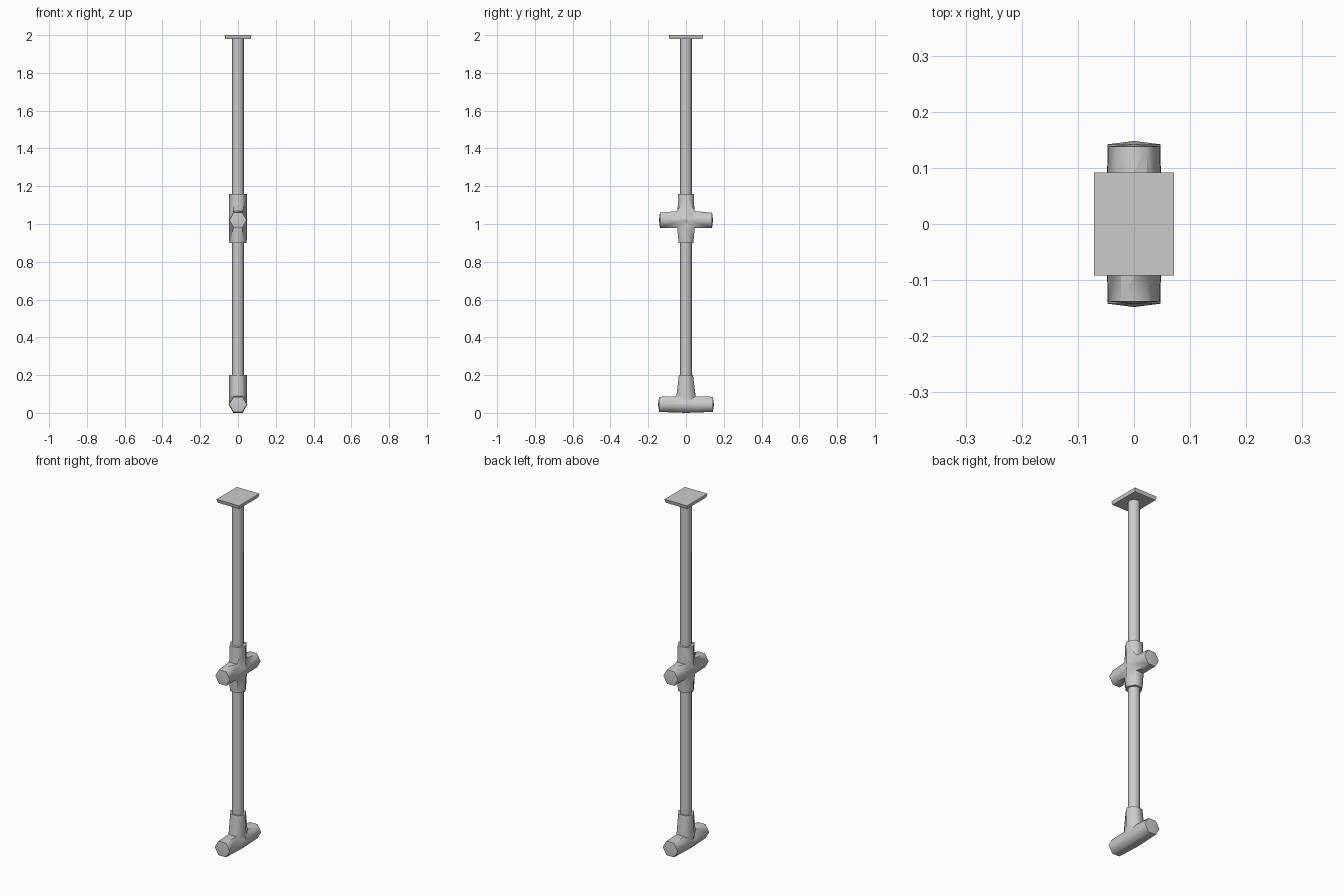
import bpy, bmesh, math

if "Cube" in bpy.data.objects:
    bpy.data.objects.remove(bpy.data.objects["Cube"])


def finish(name, bm, angle=65):
    bmesh.ops.recalc_face_normals(bm, faces=bm.faces)
    mesh = bpy.data.meshes.new(name)
    bm.to_mesh(mesh)
    bm.free()
    ob = bpy.data.objects.new(name, mesh)
    bpy.context.collection.objects.link(ob)
    smooth(ob, angle)
    return ob


def smooth(ob, angle):
    bpy.ops.object.select_all(action='DESELECT')
    ob.select_set(True)
    bpy.context.view_layer.objects.active = ob
    bpy.ops.object.shade_smooth_by_angle(angle=math.radians(angle))


def tube(name, axis, rings, sides=6, dome=0.0):
    """Loft rings (position, half width x, half depth, centre z) along y or z."""
    bm = bmesh.new()

    def point(t, u, v, cz):
        return (u, t, cz + v) if axis == 'y' else (u, v, t)

    loops = []
    for t, rx, rd, cz in rings:
        k = rd / math.sin(math.pi / 3) if sides == 6 else rd
        loops.append([bm.verts.new(point(t, rx * math.cos(a), k * math.sin(a), cz))
                      for a in (2 * math.pi * i / sides for i in range(sides))])
    for a, b in zip(loops, loops[1:]):
        for i in range(sides):
            j = (i + 1) % sides
            bm.faces.new((a[i], a[j], b[j], b[i]))
    # slightly pointed end caps
    for loop, ring, sign in ((loops[0], rings[0], -1), (loops[-1], rings[-1], 1)):
        tip = bm.verts.new(point(ring[0] + sign * dome, 0, 0, ring[3]))
        for i in range(sides):
            bm.faces.new((loop[i], loop[(i + 1) % sides], tip))
    return finish(name, bm)


def fuse(main, other):
    mod = main.modifiers.new("union", 'BOOLEAN')
    mod.operation, mod.solver, mod.object = 'UNION', 'EXACT', other
    bpy.ops.object.select_all(action='DESELECT')
    main.select_set(True)
    bpy.context.view_layer.objects.active = main
    bpy.ops.object.modifier_apply(modifier=mod.name)
    bpy.data.objects.remove(other)
    smooth(main, 65)


# Upright pole
tube("pole", 'z', [(0.1, 0.031, 0.031, 0), (1.99, 0.031, 0.031, 0)], sides=8)

# Foot: horizontal hexagonal tube with tapered socket
foot = tube("foot_fitting", 'y', [(-0.142, 0.047, 0.040, 0.045), (0, 0.0495, 0.045, 0.045),
                                  (0.142, 0.047, 0.040, 0.045)], dome=0.006)
for v in foot.data.vertices:            # flat underside
    v.co.z = max(v.co.z, 0.0)
fuse(foot, tube("foot_socket", 'z', [(0.045, 0.046, 0.054, 0), (0.09, 0.048, 0.051, 0),
                                     (0.2, 0.047, 0.037, 0)]))

# Middle cross fitting
cross = tube("cross_fitting", 'y', [(-0.138, 0.046, 0.040, 1.02), (0, 0.0495, 0.046, 1.026),
                                    (0.138, 0.046, 0.040, 1.02)], dome=0.005)
fuse(cross, tube("cross_socket", 'z', [(0.9, 0.046, 0.039, 0), (1.0, 0.0485, 0.048, 0),
                                       (1.16, 0.047, 0.041, 0)]))

# Top plate, slightly smaller underneath
bm = bmesh.new()
bmesh.ops.create_cube(bm, size=2)
for v in bm.verts:
    s = 1.0 if v.co.z > 0 else 0.95
    v.co = (v.co.x * 0.071 * s, v.co.y * 0.0915 * s, 1.99 + v.co.z * 0.01)
finish("top_plate", bm, 30)
